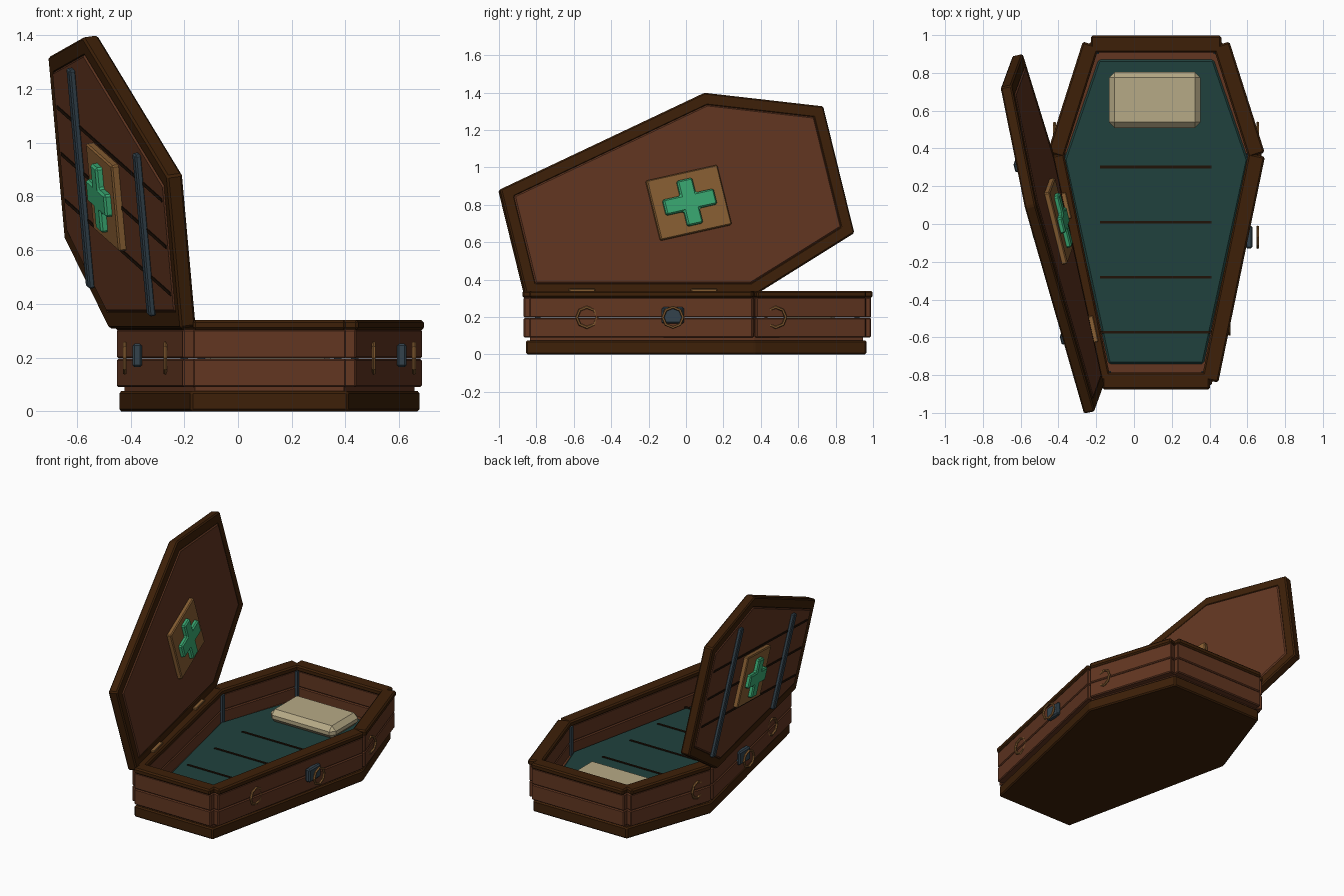
import bpy, bmesh
from math import radians, pi
from mathutils import Matrix, Vector

if "Cube" in bpy.data.objects:
    bpy.data.objects.remove(bpy.data.objects["Cube"])

CX = 0.117  # centre line of the box


def material(name, rgb):
    m = bpy.data.materials.new(name)
    m.use_nodes = True
    m.diffuse_color = (*rgb, 1)
    m.node_tree.nodes["Principled BSDF"].inputs["Base Color"].default_value = (*rgb, 1)
    return m


DARK = material("dark wood", (0.047, 0.0145, 0.0025))
WOOD = material("red brown wood", (0.122, 0.037, 0.015))
GROOVE = material("groove black brown", (0.014, 0.006, 0.002))
TEAL = material("teal cloth", (0.0145, 0.053, 0.047))
CREAM = material("cream cloth", (0.47, 0.40, 0.24))
BRASS = material("aged brass", (0.25, 0.115, 0.033))
GREEN = material("green paint", (0.042, 0.40, 0.17))
SLATE = material("slate metal", (0.033, 0.055, 0.073))


def finish(name, bm, mat, bevel=0.0, matrix=None):
    bmesh.ops.recalc_face_normals(bm, faces=bm.faces)
    if matrix:
        bm.transform(matrix)
    me = bpy.data.meshes.new(name)
    bm.to_mesh(me)
    bm.free()
    me.materials.append(mat)
    ob = bpy.data.objects.new(name, me)
    bpy.context.collection.objects.link(ob)
    if bevel:
        mod = ob.modifiers.new("edge", "BEVEL")
        mod.width, mod.segments = bevel, 1


def hexagon(foot, shoulder, head):
    """Six corners from the right-hand three, counterclockwise."""
    half = [foot, shoulder, head]
    return ([Vector((CX + x, y)) for x, y in half]
            + [Vector((CX - x, y)) for x, y in reversed(half)])


def inset(points, d):
    """Move every side of a convex outline inwards by d."""
    out = []
    for i, p in enumerate(points):
        a = (p - points[i - 1]).normalized()
        b = (points[(i + 1) % len(points)] - p).normalized()
        na, nb = Vector((-a.y, a.x)), Vector((-b.y, b.x))
        out.append(p + (na + nb) * d / (1 + na.dot(nb)))
    return out


def prism(name, points, z0, z1, mat, bevel=0.0, matrix=None):
    bm = bmesh.new()
    face = bm.faces.new([bm.verts.new((p.x, p.y, z0)) for p in points])
    top = bmesh.ops.extrude_face_region(bm, geom=[face])["geom"]
    bmesh.ops.translate(bm, vec=(0, 0, z1 - z0),
                        verts=[v for v in top if isinstance(v, bmesh.types.BMVert)])
    finish(name, bm, mat, bevel, matrix)


def box(name, centre, size, mat, bevel=0.0, matrix=None, angle=0.0):
    bm = bmesh.new()
    bmesh.ops.create_cube(bm, size=1, matrix=Matrix.Translation(centre)
                          @ Matrix.Rotation(angle, 4, "Z") @ Matrix.Diagonal((*size, 1)))
    finish(name, bm, mat, bevel, matrix)


def heading(d):
    return -Vector((1, 0)).angle_signed(d)


def side_bars(name, points, width, z0, z1, mat, bevel):
    """One straight bar centred on each side of the outline."""
    for i, p in enumerate(points):
        q = points[(i + 1) % len(points)]
        d, m = q - p, (p + q) / 2
        box(f"{name}_{i + 1}", (m.x, m.y, (z0 + z1) / 2), (d.length, width, z1 - z0),
            mat, bevel, angle=heading(d))


OUTER = hexagon((0.293, -0.855), (0.56, 0.365), (0.35, 0.965))
CENTRE = hexagon((0.285, -0.83), (0.532, 0.365), (0.345, 0.952))
PAD = hexagon((0.252, -0.74), (0.487, 0.34), (0.305, 0.87))
LID = hexagon((0.293, -0.855), (0.56, 0.365), (0.35, 0.982))

# Lower box
prism("base_skirt", OUTER, 0, 0.075, DARK, 0.008)
prism("floor_board", inset(OUTER, 0.02), 0.06, 0.115, WOOD)
side_bars("lower_plank", CENTRE, 0.075, 0.09, 0.195, WOOD, 0.006)
side_bars("upper_plank", CENTRE, 0.075, 0.1965, 0.305, WOOD, 0.006)
side_bars("rim", CENTRE, 0.09, 0.302, 0.34, DARK, 0.009)
for i, p in enumerate(inset(CENTRE, 0.038)):
    box(f"corner_post_{i + 1}", (p.x, p.y, 0.21), (0.028, 0.028, 0.19), SLATE)

# Lining and pillow
prism("lining_pad", PAD, 0.11, 0.13, TEAL, 0.01)
for i in range(4):
    box(f"lining_seam_{i + 1}", (CX - 0.002, 0.302 - 0.292 * i, 0.13),
        (0.59, 0.014, 0.009), GROOVE)
box("pillow", (0.11, 0.657, 0.172), (0.485, 0.295, 0.084), CREAM, 0.03)

# Side handles and lock plates
for side, s in (("left", 1), ("right", -1)):
    for i, (x, y) in enumerate(((0.388, -0.53), (0.538, -0.07), (0.538, 0.48))):
        bpy.ops.mesh.primitive_torus_add(
            major_segments=8, minor_segments=6, major_radius=0.054, minor_radius=0.008,
            location=(CX + s * x, y, 0.198), rotation=(0, pi / 2, 0))
        ring = bpy.context.object
        ring.name = f"{side}_ring_{i + 1}"
        ring.data.materials.append(BRASS)
    box(f"{side}_lock_plate", (CX + s * 0.492, -0.07, 0.208), (0.036, 0.12, 0.088),
        SLATE, 0.008)

# Lid, drawn closed and then swung open about the right-hand long side
hinge, far = LID[5], LID[4]
pivot = Matrix.Translation((hinge.x + 0.012, hinge.y, 0.315))
axis = (far - hinge).to_3d().normalized()
OPEN = pivot @ Matrix.Rotation(-radians(98), 4, axis) @ Matrix.Translation((-hinge.x, -hinge.y, 0))

# Lid frame: a mitred ring
bm = bmesh.new()
inner = inset(LID, 0.068)
loops = [[bm.verts.new((p.x, p.y, z)) for p in pts]
         for pts, z in ((LID, -0.008), (LID, 0.052), (inner, 0.052), (inner, -0.008))]
for k in range(4):
    a, b = loops[k], loops[(k + 1) % 4]
    for i in range(6):
        j = (i + 1) % 6
        bm.faces.new((a[i], a[j], b[j], b[i]))
finish("lid_frame", bm, DARK, 0.008, OPEN)

prism("lid_panel", inset(LID, 0.064), -0.012, 0.056, WOOD, 0.007, OPEN)
for i in (-1, 0, 1):
    box(f"lid_groove_{i + 2}", (CX + 0.18 * i, 0.06, 0.056), (0.014, 1.64, 0.006),
        GROOVE, 0, OPEN)
for name, y, length in (("upper", 0.55, 0.84), ("lower", -0.44, 0.62)):
    box(f"lid_{name}_strap", (CX - 0.02, y, 0.065), (length, 0.05, 0.026), SLATE, 0.006, OPEN)

# Emblem showing on both faces of the lid
box("lid_plaque", (CX, 0.13, 0.022), (0.33, 0.40, 0.124), BRASS, 0.006, OPEN)
w, ax, ay = 0.043, 0.125, 0.143
cross = [(w, w), (w, ay), (-w, ay), (-w, w), (-ax, w), (-ax, -w),
         (-w, -w), (-w, -ay), (w, -ay), (w, -w), (ax, -w), (ax, w)]
prism("lid_cross", [Vector((CX + x, 0.13 + y)) for x, y in cross],
      -0.066, 0.11, GREEN, 0.008, OPEN)

# Hinge leaves
for i, t in enumerate((0.24, 0.775)):
    p = hinge.lerp(far, t)
    box(f"hinge_{i + 1}", (p.x + 0.022, p.y + 0.005, 0.343), (0.14, 0.03, 0.016), BRASS, 0.003,
        angle=heading(far - hinge))
